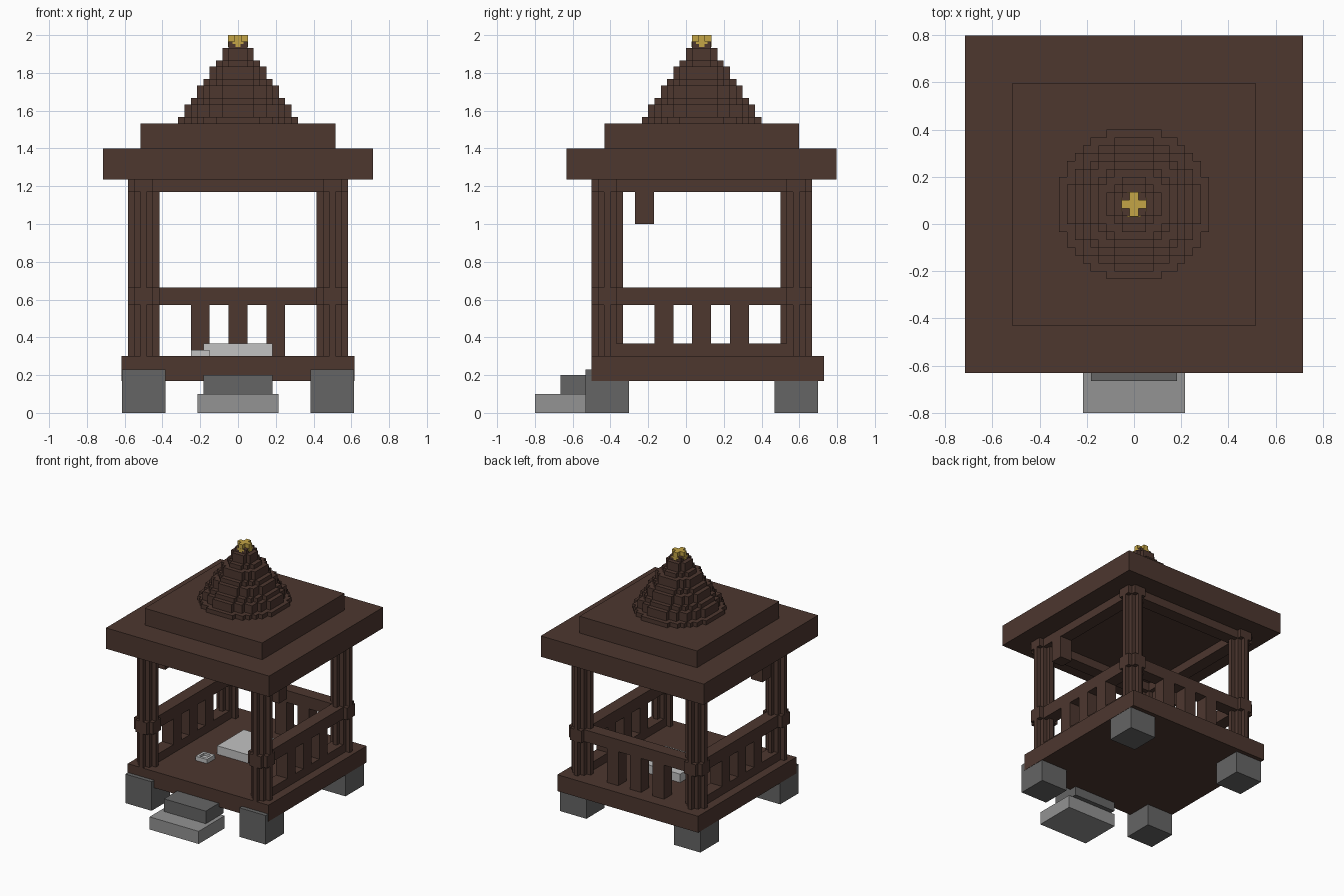
import bpy, bmesh, math

cube = bpy.data.objects.get("Cube")
if cube:
    bpy.data.objects.remove(cube, do_unlink=True)

V = 1 / 30      # block unit
CY = 0.083      # centre line of the pavilion in y


def material(name, hex_colour):
    rgb = [int(hex_colour[i:i + 2], 16) / 255 for i in (0, 2, 4)]
    lin = [c / 12.92 if c <= 0.04045 else ((c + 0.055) / 1.055) ** 2.4 for c in rgb]
    m = bpy.data.materials.new(name)
    m.use_nodes = True
    m.diffuse_color = (*lin, 1)
    bsdf = m.node_tree.nodes["Principled BSDF"]
    bsdf.inputs["Base Color"].default_value = (*lin, 1)
    bsdf.inputs["Roughness"].default_value = 0.8
    return m


WOOD = material("dark_wood", "4d372f")
STONE = material("dark_stone", "656565")
STEP = material("mid_stone", "939393")
PALE = material("pale_stone", "c2c2c2")
GOLD = material("gold", "c4a546")


def finish(bm, name, mat):
    bmesh.ops.recalc_face_normals(bm, faces=bm.faces)
    me = bpy.data.meshes.new(name)
    bm.to_mesh(me)
    bm.free()
    me.materials.append(mat)
    ob = bpy.data.objects.new(name, me)
    bpy.context.collection.objects.link(ob)
    return ob


def add_box(bm, x0, x1, y0, y1, z0, z1):
    vs = bmesh.ops.create_cube(bm, size=1)["verts"]
    for v in vs:
        v.co = (x0 if v.co.x < 0 else x1, y0 if v.co.y < 0 else y1, z0 if v.co.z < 0 else z1)


def box(name, mat, *ext):
    bm = bmesh.new()
    add_box(bm, *ext)
    return finish(bm, name, mat)


def add_disc(bm, n, r, cx, cy, z0, z1):
    """Extrude a stepped round outline, n blocks from the centre to the rim."""
    right = []
    for j in range(-n, n + 1):
        w = (math.floor(math.sqrt(max(r * r - j * j, 0))) + 0.5) * V
        for y in ((j - 0.5) * V, (j + 0.5) * V):
            if len(right) > 1 and right[-1][0] == right[-2][0] == w:
                right.pop()
            if not right or right[-1] != (w, y):
                right.append((w, y))
    pts = right + [(-x, y) for x, y in reversed(right)]
    face = bm.faces.new([bm.verts.new((cx + x, cy + y, z0)) for x, y in pts])
    ext = bmesh.ops.extrude_face_region(bm, geom=[face], use_keep_orig=True)
    for v in ext["geom"]:
        if isinstance(v, bmesh.types.BMVert):
            v.co.z = z1


# Floor and roof slabs
box("floor", WOOD, -0.617, 0.617, -0.5, 0.73, 0.17, 0.30)
box("lower_roof", WOOD, -0.715, 0.715, -0.632, 0.798, 1.235, 1.40)
box("upper_roof", WOOD, -0.515, 0.515, -0.432, 0.598, 1.40, 1.533)

# Stepped spire
bm = bmesh.new()
for i, n in enumerate((9, 8, 8, 7, 6, 6, 5, 4, 4, 3, 2, 2, 1)):
    add_disc(bm, n, n + 0.5, 0, CY, 1.533 + i * V, 1.533 + (i + 1) * V)
finish(bm, "spire", WOOD)

# Gold finial: crossed arms narrowing downward on every side
bm = bmesh.new()
add_box(bm, -0.052, 0.052, CY - 0.018, CY + 0.018, 1.966, 2.0)
add_box(bm, -0.018, 0.018, CY - 0.052, CY + 0.052, 1.966, 2.0)
for w, z0, z1 in ((0.03, 1.952, 1.966), (0.014, 1.938, 1.952)):
    add_box(bm, -0.053, 0.053, CY - w, CY + w, z0, z1)
    add_box(bm, -w, w, CY - 0.053, CY + 0.053, z0, z1)
finish(bm, "finial", GOLD)

# Corner posts, collars and foundation stones
A, T = 2.5 * V, 0.05
for sx, side in ((-1, "right"), (1, "left")):
    for sy, end in ((-1, "front"), (1, "back")):
        x, y = sx * 0.5, CY + sy * 0.5
        bm = bmesh.new()
        add_disc(bm, 2, 2, x, y, 0.30, 1.235)
        finish(bm, f"{end}_{side}_post", WOOD)
        bm = bmesh.new()
        add_box(bm, x - A, x + A, y - T, y + T, 0.57, 0.665)
        add_box(bm, x - T, x + T, y - A, y + A, 0.57, 0.665)
        finish(bm, f"{end}_{side}_collar", WOOD)
        box(f"{end}_{side}_foundation", STONE,
            x - 0.115, x + 0.115, y - 0.115, y + 0.115, 0, 0.23)

# Top beams on all four sides
L = 0.5 + A
for s in (-1, 1):
    box("side_top_beam", WOOD, s * 0.5 - T, s * 0.5 + T, CY - L, CY + L, 1.17, 1.236)
    y = CY + s * 0.5
    box("cross_top_beam", WOOD, -L, L, y - T, y + T, 1.17, 1.236)

# Side railings with sill, balusters and a hanging block
for s in (-1, 1):
    x0, x1 = s * 0.5 - T, s * 0.5 + T
    box("side_rail", WOOD, x0, x1, CY - 0.42, CY + 0.42, 0.57, 0.665)
    box("side_sill", WOOD, x0, x1, CY - 0.45, CY + 0.45, 0.30, 0.367)
    box("hanging_block", WOOD, x0, x1, -0.27, -0.17, 1.0, 1.17)
    for k in (-1, 0, 1):
        y = CY + k * 0.2
        box("side_baluster", WOOD, x0, x1, y - T, y + T, 0.367, 0.57)

# Back railing, open down to the floor
yb = CY + 0.5
box("back_rail", WOOD, -0.42, 0.42, yb - T, yb + T, 0.57, 0.665)
for k in (-1, 0, 1):
    box("back_baluster", WOOD, k * 0.2 - T, k * 0.2 + T, yb - T, yb + T, 0.30, 0.57)

# Entrance steps
box("lower_step", STEP, -0.215, 0.215, -0.80, -0.475, 0, 0.10)
box("upper_step", STONE, -0.183, 0.183, -0.665, -0.44, 0.10, 0.20)

# Slab and small dish on the floor
box("floor_slab", PALE, -0.183, 0.183, 0.0, 0.335, 0.30, 0.367)
bm = bmesh.new()
add_box(bm, -0.25, -0.15, -0.175, -0.075, 0.30, 0.315)
for s in (-1, 1):
    add_box(bm, -0.2 + s * 0.04 - 0.01, -0.2 + s * 0.04 + 0.01, -0.175, -0.075, 0.315, 0.333)
    add_box(bm, -0.23, -0.17, -0.125 + s * 0.04 - 0.01, -0.125 + s * 0.04 + 0.01, 0.315, 0.333)
finish(bm, "dish", PALE)
